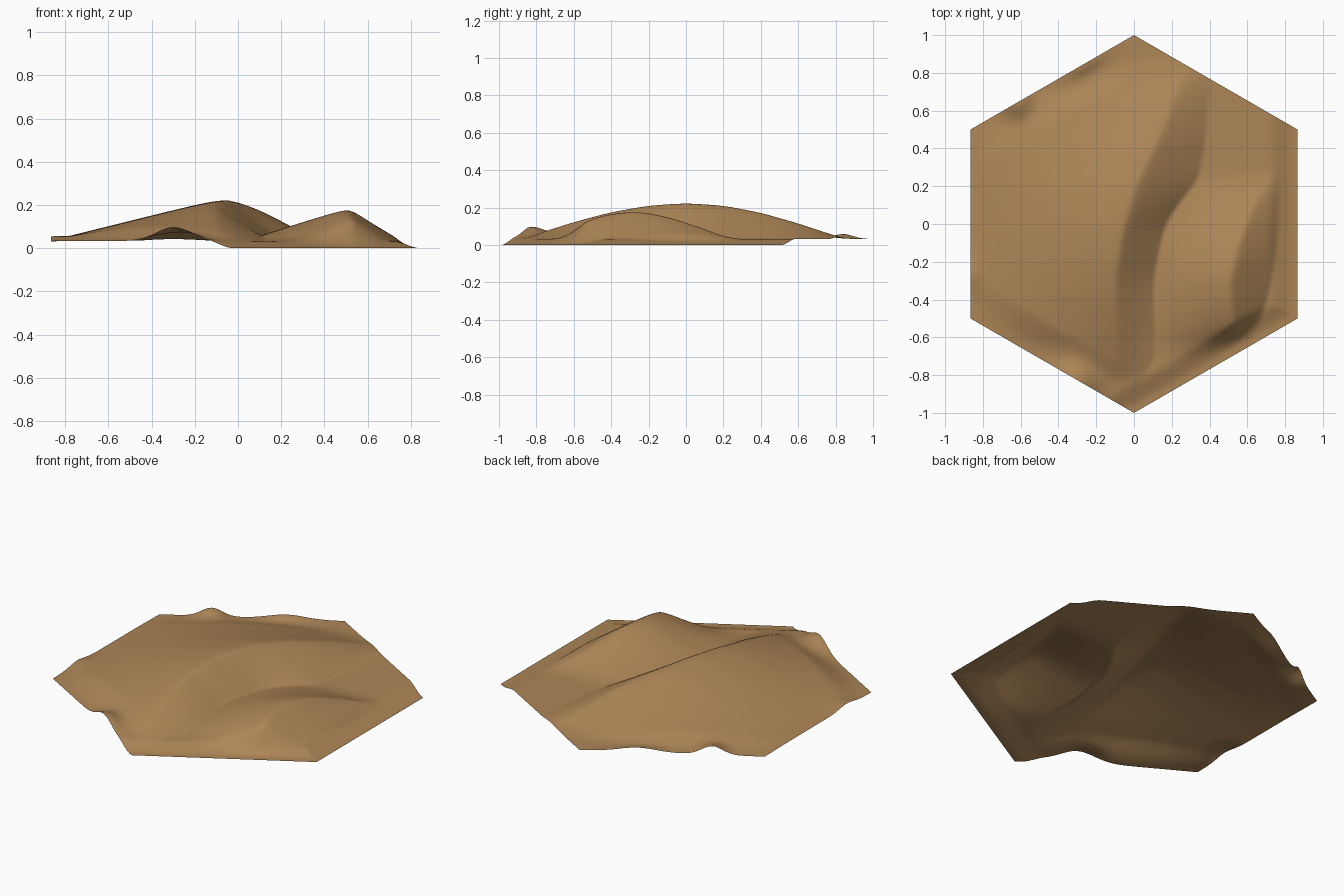
import bpy
import bmesh
import math
from mathutils import Vector

cube = bpy.data.objects.get("Cube")
if cube:
    bpy.data.objects.remove(cube, do_unlink=True)

APOTHEM = math.sqrt(3) / 2


def smoothstep(t):
    t = min(1, max(0, t))
    return t * t * (3 - 2 * t)


def lerp(points, y):
    if y <= points[0][0]:
        return points[0][1]
    for (a, u), (b, v) in zip(points, points[1:]):
        if y <= b:
            return u + (v - u) * (y - a) / (b - a)
    return points[-1][1]


def curve(points, y, width=0.06):
    """Softened polyline through (y, value) points."""
    return sum(lerp(points, y + width * k / 3) for k in range(-3, 4)) / 7


def edge_distance(x, y, angle):
    """Distance inward from the tile side that faces the given angle."""
    a = math.radians(angle)
    return APOTHEM - x * math.cos(a) - y * math.sin(a)


def dune(x, y, toe, crest, foot, height):
    """Long windward slope up to a soft crest, then a short slip face."""
    h, xc = curve(height, y), curve(crest, y)
    end = toe if x < xc else max(curve(foot, y), xc + 0.04)
    s = min(1, (x - xc) / (end - xc))
    soft = 0.08
    fall = (math.hypot(s, soft) - soft) / (math.hypot(1, soft) - soft)
    return h * (1 - fall)


# Dune outlines as (y, value) points
BIG = dict(
    toe=-0.88,
    crest=[(-0.85, -0.08), (-0.6, -0.1), (-0.3, -0.11), (-0.05, -0.07),
           (0.2, 0.0), (0.45, 0.12), (0.85, 0.29)],
    foot=[(-0.85, 0.02), (-0.7, 0.12), (-0.5, 0.16), (-0.3, 0.15), (0, 0.2),
          (0.22, 0.34), (0.45, 0.38), (0.8, 0.4)],
    height=[(-0.88, 0), (-0.6, 0.09), (-0.4, 0.143), (-0.2, 0.178), (0, 0.191),
            (0.2, 0.178), (0.4, 0.14), (0.6, 0.083), (0.85, 0)])
SMALL = dict(
    toe=0.02,
    crest=[(-0.65, 0.54), (-0.45, 0.51), (-0.3, 0.5), (-0.1, 0.55),
           (0.1, 0.63), (0.25, 0.73)],
    foot=[(-0.6, 0.64), (-0.35, 0.72), (-0.1, 0.76), (0.25, 0.78)],
    height=[(-0.68, 0), (-0.6, 0.06), (-0.5, 0.11), (-0.38, 0.137), (-0.25, 0.146),
            (-0.1, 0.118), (0.05, 0.07), (0.24, 0)])

# Swells on the rim: position, side angle, height, length along rim, depth inward
SWELLS = [
    ((-0.3, -0.83), 240, 0.065, 0.13, 0.09),
    ((-0.62, 0.64), 120, 0.05, 0.08, 0.08),
    ((-0.27, 0.84), 120, 0.026, 0.14, 0.05),
    ((-0.87, -0.27), 180, 0.018, 0.09, 0.06),
]


def sand_height(x, y):
    low_rim = min(edge_distance(x, y, 0), edge_distance(x, y, 300))
    west_rim = min(edge_distance(x, y, 120), edge_distance(x, y, 240))
    ground = 0.004 + 0.032 * smoothstep((low_rim - 0.02) / 0.13)
    big = dune(x, y, **BIG) * smoothstep(west_rim / 0.22 + 0.1)
    small = dune(x, y, **SMALL) * smoothstep((low_rim - 0.03) / 0.13)
    z = ground + max(big, small, 0)
    for (px, py), angle, h, length, depth in SWELLS:
        a = math.radians(angle)
        along = (y - py) * math.cos(a) - (x - px) * math.sin(a)
        inward = edge_distance(x, y, angle)
        z += h * math.exp(-(along / length) ** 2 - (inward / depth) ** 2)
    return z


# Hexagonal sheet, finely divided and raised into dunes
bm = bmesh.new()
center = bm.verts.new((0, 0, 0))
corners = [bm.verts.new((math.sin(k * math.pi / 3), math.cos(k * math.pi / 3), 0))
           for k in range(6)]
for k in range(6):
    bm.faces.new((center, corners[(k + 1) % 6], corners[k]))
for _ in range(6):
    bmesh.ops.subdivide_edges(bm, edges=bm.edges[:], cuts=1, use_grid_fill=True)
for v in bm.verts:
    v.co = Vector((v.co.x, v.co.y, sand_height(v.co.x, v.co.y)))
lowest = min(v.co.z for v in bm.verts)
for v in bm.verts:
    v.co.z -= lowest
for f in bm.faces:
    f.smooth = True

mesh = bpy.data.meshes.new("sand_dunes")
bm.to_mesh(mesh)
bm.free()
tile = bpy.data.objects.new("sand_dunes", mesh)
bpy.context.collection.objects.link(tile)

# Sand colour
sand = bpy.data.materials.new("sand")
sand.use_nodes = True
color = (0.42, 0.238, 0.095, 1)
sand.diffuse_color = color
shader = sand.node_tree.nodes["Principled BSDF"]
shader.inputs["Base Color"].default_value = color
shader.inputs["Roughness"].default_value = 0.9
mesh.materials.append(sand)
